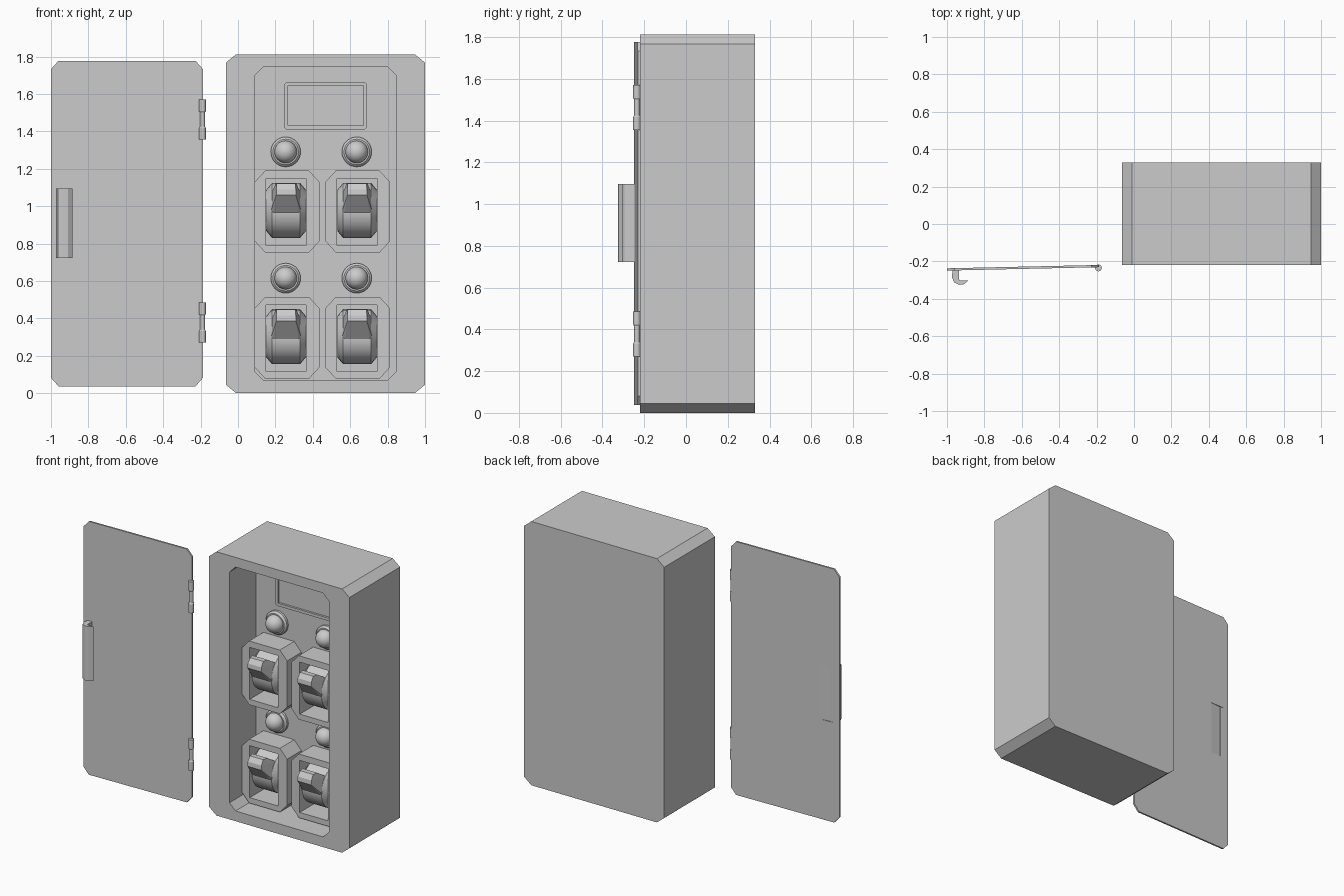
import bpy, bmesh, math
from mathutils import Vector, Matrix

if "Cube" in bpy.data.objects:
    bpy.data.objects.remove(bpy.data.objects["Cube"])


def make(name, bm):
    bmesh.ops.recalc_face_normals(bm, faces=bm.faces[:])
    me = bpy.data.meshes.new(name)
    bm.to_mesh(me)
    bm.free()
    ob = bpy.data.objects.new(name, me)
    bpy.context.collection.objects.link(ob)
    return ob


def prism(name, pts, a, b, axis='y'):
    """Extrude a 2D outline: (x,z) along y, or (x,y) along z."""
    bm = bmesh.new()
    vs = [bm.verts.new((u, a, v) if axis == 'y' else (u, v, a)) for u, v in pts]
    f = bm.faces.new(vs)
    r = bmesh.ops.extrude_face_region(bm, geom=[f])
    d = Vector((0, b - a, 0)) if axis == 'y' else Vector((0, 0, b - a))
    bmesh.ops.translate(bm, vec=d, verts=[e for e in r['geom'] if isinstance(e, bmesh.types.BMVert)])
    return make(name, bm)


def octa(x0, x1, z0, z1, cx, cz):
    return [(x0 + cx, z0), (x1 - cx, z0), (x1, z0 + cz), (x1, z1 - cz),
            (x1 - cx, z1), (x0 + cx, z1), (x0, z1 - cz), (x0, z0 + cz)]


def rect(x0, x1, z0, z1):
    return [(x0, z0), (x1, z0), (x1, z1), (x0, z1)]


def cut(ob, cutter):
    m = ob.modifiers.new('cut', 'BOOLEAN')
    m.operation, m.object, m.solver = 'DIFFERENCE', cutter, 'EXACT'
    bpy.context.view_layer.objects.active = ob
    bpy.ops.object.modifier_apply(modifier='cut')
    bpy.data.objects.remove(cutter)


def lathe(name, prof, loc, axis, n=32):
    """Spin (radius, height) profile around the given axis through loc."""
    bm = bmesh.new()
    vs = [bm.verts.new((r, 0, h)) for r, h in prof]
    es = [bm.edges.new(p) for p in zip(vs, vs[1:])]
    bmesh.ops.spin(bm, geom=vs + es, axis=(0, 0, 1), cent=(0, 0, 0),
                   steps=n, angle=math.tau, use_duplicate=False)
    bmesh.ops.remove_doubles(bm, verts=bm.verts[:], dist=1e-5)
    rot = Vector((0, 0, 1)).rotation_difference(Vector(axis)).to_matrix().to_4x4()
    bmesh.ops.transform(bm, matrix=Matrix.Translation(loc) @ rot, verts=bm.verts[:])
    ob = make(name, bm)
    smooth(ob)
    return ob


def smooth(ob):
    bpy.ops.object.select_all(action='DESELECT')
    ob.select_set(True)
    bpy.context.view_layer.objects.active = ob
    bpy.ops.object.shade_smooth_by_angle(angle=math.radians(30))


def hull(name, pts):
    bm = bmesh.new()
    for p in pts:
        bm.verts.new(p)
    bmesh.ops.convex_hull(bm, input=bm.verts[:])
    return make(name, bm)


BACK = 0.068  # y of the panel inside the cabinet

# Cabinet with recessed opening
cabinet = prism('cabinet', octa(-0.065, 1.0, 0, 1.812, 0.055, 0.045), -0.22, 0.33)
cut(cabinet, prism('opening', octa(0.09, 0.845, 0.07, 1.745, 0.045, 0.045), -0.3, BACK))

# Display frame with sloped inner rim
frame = prism('display_frame', octa(0.247, 0.69, 1.41, 1.663, 0.012, 0.012), BACK - 0.018, BACK + 0.01)
cut(frame, prism('display_hole', rect(0.268, 0.67, 1.43, 1.645), BACK - 0.1, BACK - 0.004))

# Lamps and rocker switches, two columns by two rows
for cx, sx in ((0.255, 0.2625), (0.635, 0.64)):
    for dz in (0, -0.675):
        lathe('lamp_ring', [(0, -0.01), (0.08, -0.01), (0.08, 0.016), (0.068, 0.028), (0, 0.028)],
              (cx, BACK, 1.29 + dz), (0, -1, 0))
        dome = [(0.06 * math.sin(t * math.pi / 16), 0.03 + 0.06 * math.cos(t * math.pi / 16))
                for t in range(9)]
        lathe('lamp_dome', dome + [(0.06, 0.01), (0, 0.01)], (cx, BACK, 1.29 + dz), (0, -1, 0))

        # Switch housing with a slot
        base = prism('switch_housing', octa(sx - 0.172, sx + 0.172, 0.752 + dz, 1.19 + dz, 0.055, 0.06),
                     -0.087, BACK + 0.01)
        rx = cx + 0.002
        cut(base, prism('slot', rect(rx - 0.107, rx + 0.107, 0.79 + dz, 1.147 + dz), -0.2, BACK))

        # Barrel
        lathe('switch_barrel', [(0, -0.106), (0.11, -0.106), (0.147, -0.075),
                                (0.147, 0.075), (0.11, 0.106), (0, 0.106)],
              (rx, 0.035, 0.977 + dz), (1, 0, 0), 24)
        # Tapered lever
        outline = [(0.077, -0.06, 0.905), (0.077, -0.118, 0.985), (0.052, -0.19, 1.06),
                   (0.052, -0.187, 1.09), (0.05, -0.165, 1.122), (0.055, -0.13, 1.122),
                   (0.077, -0.05, 1.07), (0.077, 0.0, 0.985)]
        hull('switch_lever', [(rx + s * w, y, z + dz) for w, y, z in outline for s in (-1, 1)])

# Open door, swung slightly past flat
door = prism('door', octa(-1.0, -0.187, 0.037, 1.777, 0.04, 0.045), -0.231, -0.219)
for v in door.data.vertices:
    v.co.y -= 0.018 * (-0.187 - v.co.x) / 0.813
# Shallow wedge pocket behind the handle
cut(door, prism('pocket', [(-0.956, -0.2), (-0.956, -0.244), (-0.846, -0.233), (-0.846, -0.2)],
                0.722, 1.095, 'z'))

# Hook handle
prism('door_handle', [(-0.935, -0.238), (-0.97, -0.238), (-0.973, -0.285), (-0.962, -0.312),
                      (-0.935, -0.325), (-0.91, -0.322), (-0.885, -0.302), (-0.932, -0.302),
                      (-0.935, -0.295)], 0.722, 1.095, 'z')

# Hinges: two wide knuckles around a thinner pin
for z in (1.355, 0.27):
    lathe('hinge', [(0, 0), (0.018, 0), (0.018, 0.062), (0.013, 0.07), (0.013, 0.145),
                    (0.018, 0.153), (0.018, 0.215), (0, 0.215)], (-0.19, -0.235, z), (0, 0, 1), 16)
